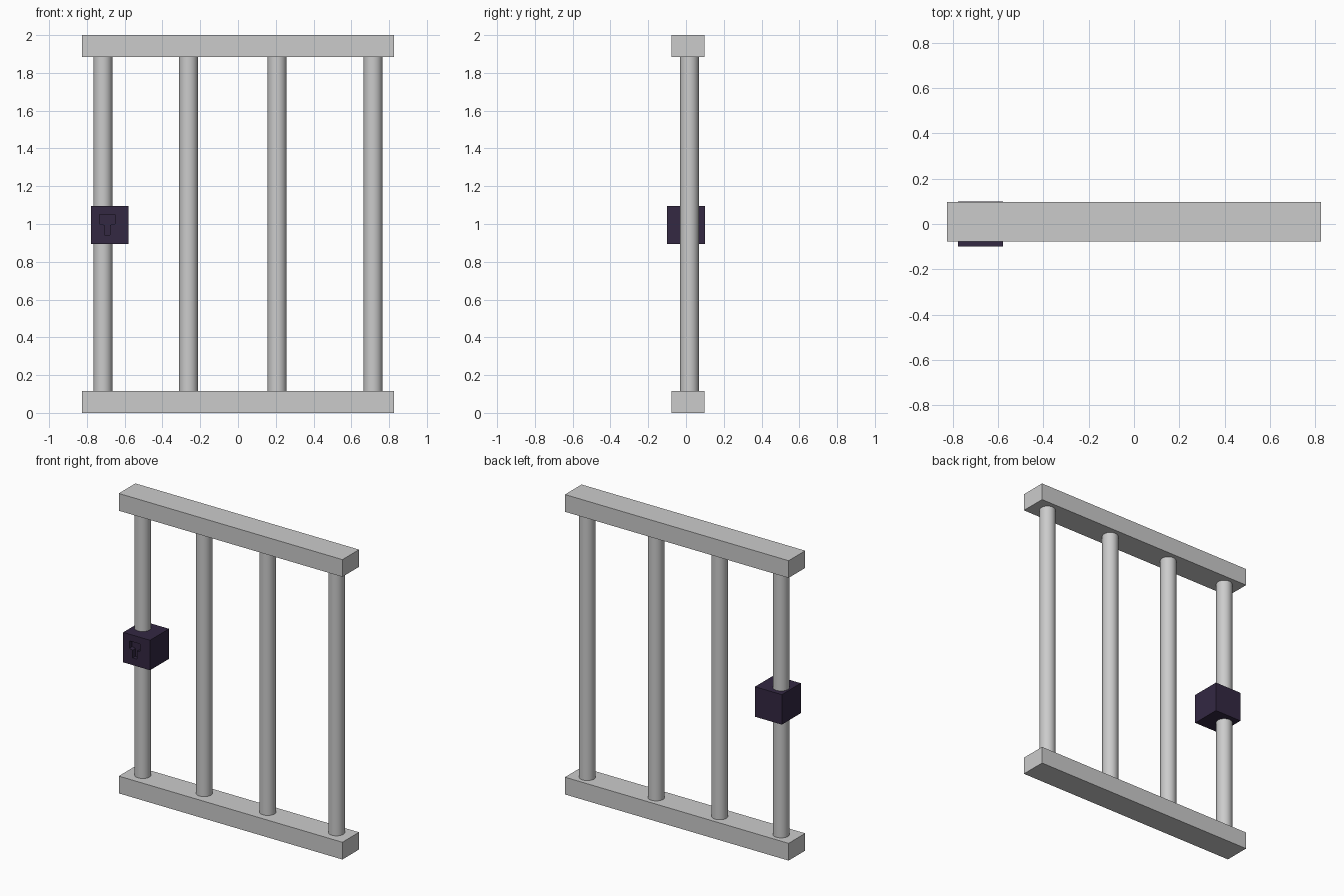
import bpy
import bmesh
from mathutils import Vector

if "Cube" in bpy.data.objects:
    bpy.data.objects.remove(bpy.data.objects["Cube"], do_unlink=True)


def material(name, rgb):
    mat = bpy.data.materials.new(name)
    mat.use_nodes = True
    colour = (*rgb, 1)
    mat.diffuse_color = colour
    mat.node_tree.nodes["Principled BSDF"].inputs["Base Color"].default_value = colour
    return mat


steel = material("steel grey", (0.6, 0.6, 0.6))
lock_paint = material("dark violet", (0.033, 0.021, 0.055))


def box(name, low, high, mat):
    low, high = Vector(low), Vector(high)
    bpy.ops.mesh.primitive_cube_add(size=1, location=(low + high) / 2)
    ob = bpy.context.object
    ob.name = name
    ob.scale = high - low
    bpy.ops.object.transform_apply(location=False, rotation=False, scale=True)
    ob.data.materials.append(mat)
    return ob


# Top and bottom rails
RAIL = 0.115
for name, z in (("bottom_rail", 0), ("top_rail", 2 - RAIL)):
    box(name, (-0.825, -0.078, z), (0.825, 0.097, z + RAIL), steel)

# Round upright bars, let slightly into the rails
for i, x in enumerate((-0.715, -0.262, 0.207, 0.715)):
    bpy.ops.mesh.primitive_cylinder_add(
        vertices=32, radius=0.05, depth=2 - 2 * RAIL + 0.02, location=(x, 0.018, 1))
    bar = bpy.context.object
    bar.name = f"bar_{i + 1}"
    bar.data.materials.append(steel)
    bpy.ops.object.shade_smooth_by_angle()

# Lock housing around the end bar
lock = box("lock_box", (-0.777, -0.1, 0.895), (-0.579, 0.1, 1.095), lock_paint)

# Keyhole: a wide head over a narrow stem, recessed into the front
half = [(0.04, 1.05), (0.04, 1.0), (0.015, 0.995), (0.015, 0.943)]
outline = half + [(-x, z) for x, z in reversed(half)]
bm = bmesh.new()
face = bm.faces.new([bm.verts.new((x - 0.692, -0.13, z)) for x, z in outline])
side = bmesh.ops.extrude_face_region(bm, geom=[face])
bmesh.ops.translate(bm, vec=(0, 0.06, 0),
                    verts=[g for g in side["geom"] if isinstance(g, bmesh.types.BMVert)])
bmesh.ops.recalc_face_normals(bm, faces=bm.faces)
mesh = bpy.data.meshes.new("keyhole_cutter")
bm.to_mesh(mesh)
bm.free()
mesh.materials.append(lock_paint)
cutter = bpy.data.objects.new("keyhole_cutter", mesh)
cutter.hide_render = True
bpy.context.collection.objects.link(cutter)

cut = lock.modifiers.new("keyhole", "BOOLEAN")
cut.operation = "DIFFERENCE"
cut.solver = "EXACT"
cut.object = cutter
bpy.ops.object.select_all(action="DESELECT")
lock.select_set(True)
bpy.context.view_layer.objects.active = lock
bpy.ops.object.modifier_apply(modifier=cut.name)
bpy.data.objects.remove(cutter, do_unlink=True)
